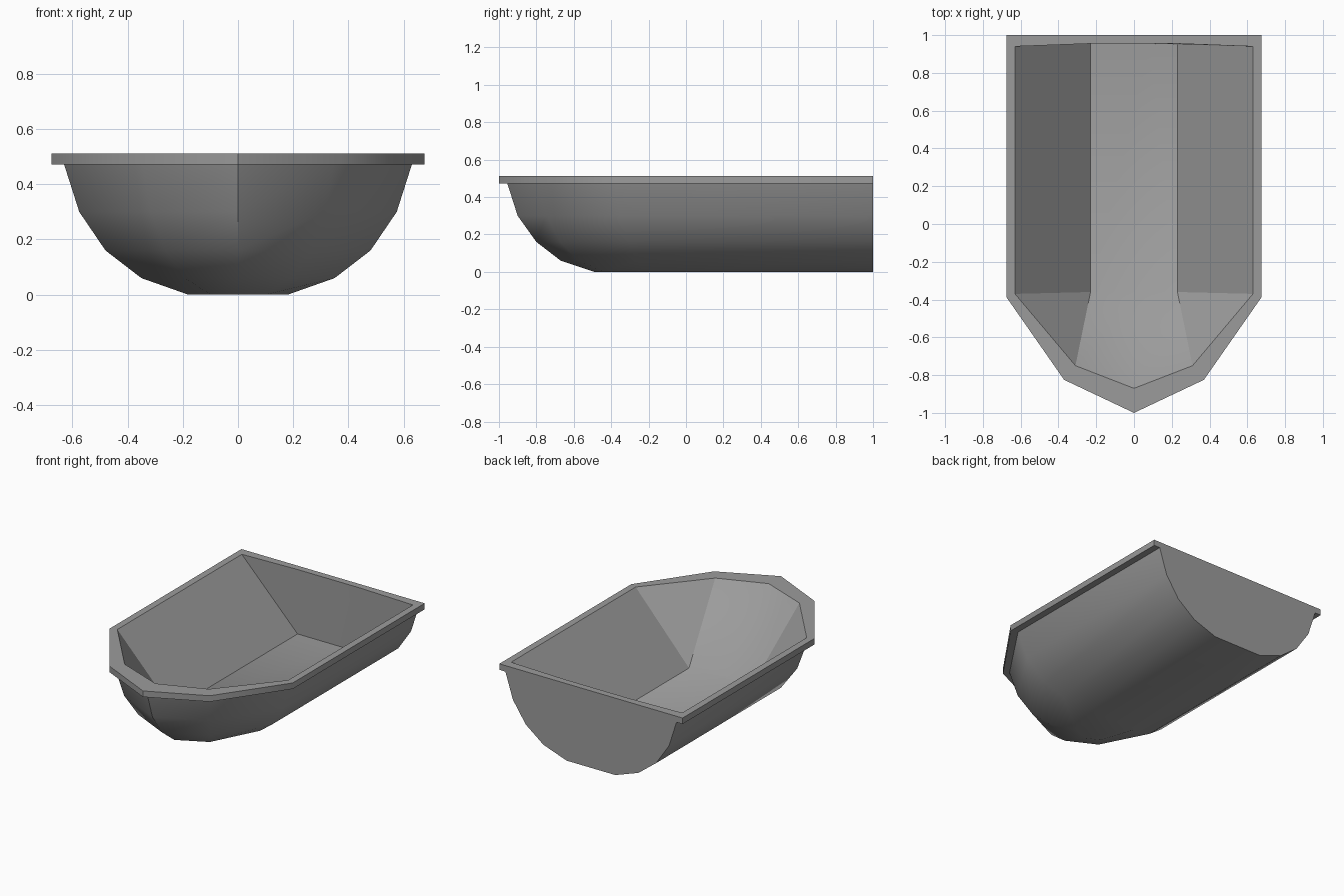
import bpy, bmesh, math

if "Cube" in bpy.data.objects:
    bpy.data.objects.remove(bpy.data.objects["Cube"])

grey = bpy.data.materials.new("dark_grey")
grey.diffuse_color = (0.33, 0.33, 0.33, 1)
grey.use_nodes = True
grey.node_tree.nodes["Principled BSDF"].inputs["Base Color"].default_value = grey.diffuse_color


def ring(z, back, corner, mid, tip, bow=0.0):
    """Mirrored boat-shaped outline, running right side -> tip -> left side."""
    half = [(back[0] * 0.365, back[1] + bow), back, corner, mid]
    pts = half + [(0, tip)] + [(-x, y) for x, y in reversed(half)]
    return [(x, y, z) for x, y in pts]


def loft(name, rings, start_cap=False, end_cap=False, angle=35):
    """Skin a series of closed outlines."""
    bm = bmesh.new()
    rows = [[bm.verts.new(p) for p in r] for r in rings]
    for a, b in zip(rows, rows[1:]):
        n = len(a)
        for i in range(n):
            j = (i + 1) % n
            bm.faces.new((a[i], a[j], b[j], b[i]))
    if start_cap:
        bm.faces.new(rows[0][::-1])
    if end_cap:
        bm.faces.new(rows[-1])
    bm.normal_update()
    flat = [f for f in bm.faces if f.calc_area() < 1e-6]
    bmesh.ops.delete(bm, geom=flat, context='FACES_ONLY')
    bmesh.ops.remove_doubles(bm, verts=bm.verts, dist=1e-4)
    me = bpy.data.meshes.new(name)
    bm.to_mesh(me)
    bm.free()
    me.materials.append(grey)
    ob = bpy.data.objects.new(name, me)
    bpy.context.collection.objects.link(ob)
    bpy.ops.object.select_all(action='DESELECT')
    ob.select_set(True)
    bpy.context.view_layer.objects.active = ob
    bpy.ops.object.shade_smooth_by_angle(angle=math.radians(angle))
    return ob


# Hull profile: height, half width, front tip
profile = [(0.472, 0.63, -0.955), (0.30, 0.575, -0.90), (0.16, 0.48, -0.80),
           (0.06, 0.35, -0.67), (0.0, 0.18, -0.49)]
hull_rings = []
for z, w, tip in profile:
    t = (w - 0.18) / 0.45
    hull_rings.append(ring(z, (w, 1), (w, -0.2 - 0.17 * t),
                           (0.55 * w, -0.44 - 0.35 * t), tip))

# Basin outlines: floor and opening
floor = ring(0.083, (0.23, 0.955), (0.23, -0.36), (0.23, -0.36), -0.40)
opening = ring(0.512, (0.63, 0.94), (0.63, -0.37), (0.31, -0.75), -0.87, bow=0.015)

# Rim outlines
rim_top = ring(0.512, (0.675, 1), (0.675, -0.388), (0.37, -0.825), -1)
rim_bottom = [(x, y, 0.472) for x, y, z in rim_top]

loft("hull", hull_rings, end_cap=True)
loft("rim", [opening, rim_top, rim_bottom, hull_rings[0]])
basin = loft("basin", [floor, opening], start_cap=True, angle=20).data

# Floor blends softly into the front slope and across its centre line
for e in basin.edges:
    a, b = (basin.vertices[i].co for i in e.vertices)
    front_of_floor = max(a.z, b.z) < 0.1 and max(a.y, b.y) < 0
    centre_line = abs(a.x) + abs(b.x) < 0.01
    if front_of_floor or centre_line:
        e.use_edge_sharp = False
